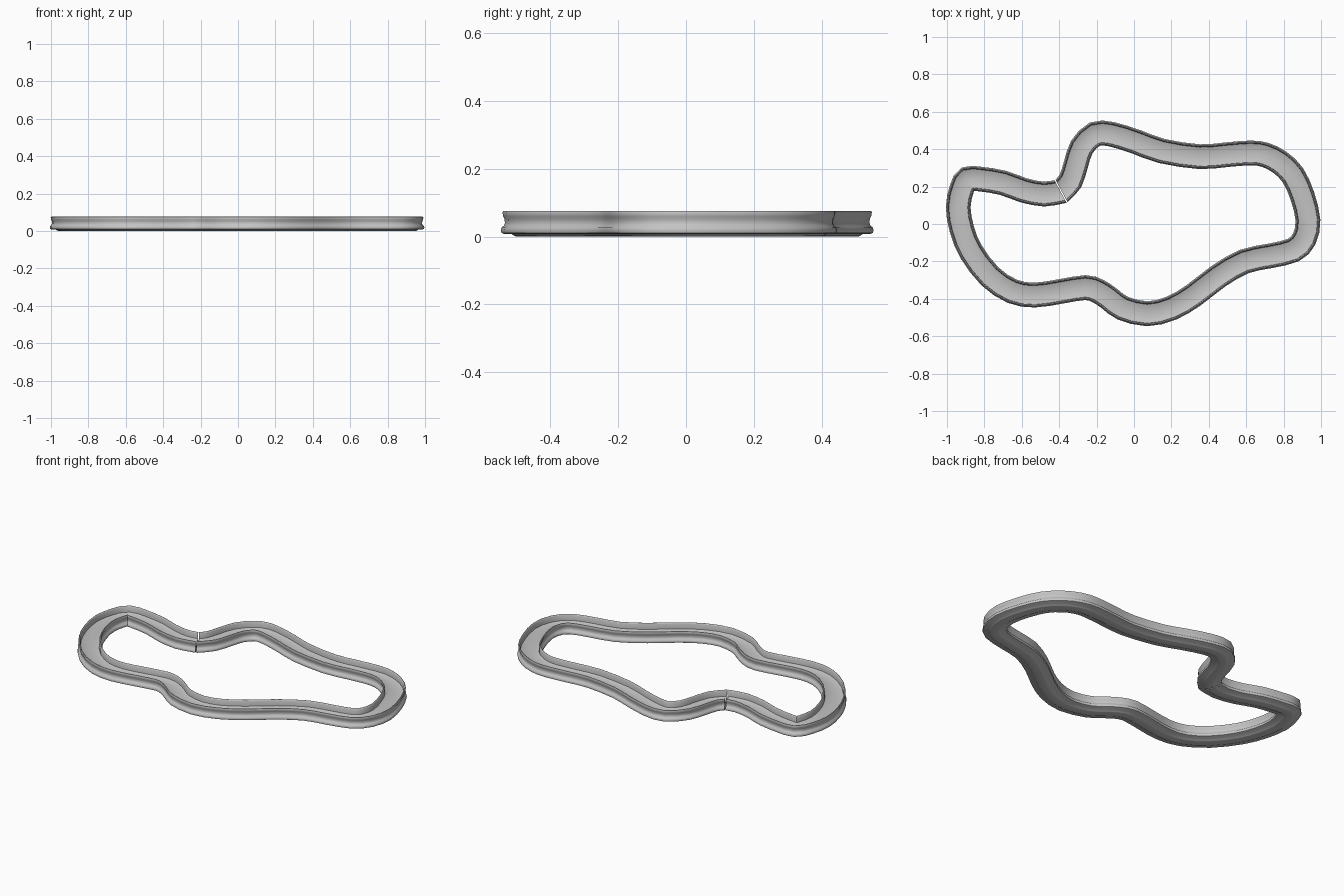
import bpy
import bmesh
import math
from mathutils import Vector

default_cube = bpy.data.objects.get("Cube")
if default_cube:
    bpy.data.objects.remove(default_cube, do_unlink=True)

# Plain grey plastic
grey = bpy.data.materials.new("plain grey")
grey.use_nodes = True
colour = (0.55, 0.55, 0.55, 1)
grey.diffuse_color = colour
grey.node_tree.nodes["Principled BSDF"].inputs["Base Color"].default_value = colour

# Centre line of the circuit, clockwise from the joint, in hundredths
PATH = [
    (-39, 17.5), (-34, 23), (-31, 32), (-28, 41), (-21, 48), (-12, 48),
    (1, 44), (15, 39), (35, 36), (49, 37), (62, 38), (70, 37), (78, 33),
    (85, 26), (90, 15), (93, 2), (91, -8), (85, -14), (73, -17), (59, -20),
    (45, -28), (32, -38), (20, -45), (7, -48), (-6, -45), (-13, -40),
    (-19, -36), (-26, -34), (-39, -36), (-53, -38), (-65, -36), (-77, -28),
    (-87, -15), (-92, -3), (-94, 9), (-92, 19), (-89, 24), (-82, 24),
    (-70, 22), (-59, 18), (-48, 16), (-39, 17.5),
]

# Right half of the section: road, raised rail, waisted side, foot, keel
HALF = [
    (0, .037), (.046, .037), (.05, .04), (.051, .07), (.053, .074),
    (.056, .076), (.059, .075), (.061, .071), (.059, .06), (.055, .052),
    (.054, .04), (.057, .032), (.064, .026), (.066, .018), (.064, .011),
    (.058, .008), (.034, .007), (.027, .002), (.02, 0), (0, 0),
]


def smooth_path(points, steps):
    """Catmull-Rom curve through the points, leaving a corner at the joint."""
    pts = [Vector(p) / 100 for p in points]
    pts = [2 * pts[0] - pts[1]] + pts + [2 * pts[-1] - pts[-2]]
    result = []
    for a, b, c, d in zip(pts, pts[1:], pts[2:], pts[3:]):
        for i in range(steps):
            t = i / steps
            result.append(b + (c - a) * t / 2
                          + (a * 2 - b * 5 + c * 4 - d) * t * t / 2
                          + (b * 3 - a - c * 3 + d) * t ** 3 / 2)
    return result


def sweep(name, path, section, gap, material):
    """Carry an upright section round a flat path, mitred, split at its start."""
    bm = bmesh.new()
    rings = []
    count = len(path)
    for i in range(count + 1):
        point = path[i % count]
        before = (point - path[i - 1 if i < count else count - 1]).normalized()
        after = (path[(i + 1) % count] - point).normalized()
        ahead = (before + after).normalized()
        side = Vector((ahead.y, -ahead.x)) / ahead.dot(after)
        if i == 0:
            point = point + ahead * gap
        elif i == count:
            point = point - ahead * gap
        rings.append([bm.verts.new((*(point + side * offset), z))
                      for offset, z in section])
    for one, two in zip(rings, rings[1:]):
        for j in range(len(section)):
            bm.faces.new((one[j - 1], one[j], two[j], two[j - 1]))
    # Cut ends that face each other across the joint
    bm.faces.new(rings[0])
    bm.faces.new(rings[-1])
    bmesh.ops.recalc_face_normals(bm, faces=bm.faces)
    mesh = bpy.data.meshes.new(name)
    bm.to_mesh(mesh)
    bm.free()
    mesh.materials.append(material)
    obj = bpy.data.objects.new(name, mesh)
    bpy.context.collection.objects.link(obj)
    return obj


# Whole track as one grooved strip
section = HALF + [(-x, z) for x, z in reversed(HALF[1:-1])]
track = sweep("track_strip", smooth_path(PATH, 2), section, .003, grey)
bpy.context.view_layer.objects.active = track
track.select_set(True)
bpy.ops.object.shade_smooth_by_angle(angle=math.radians(42))
